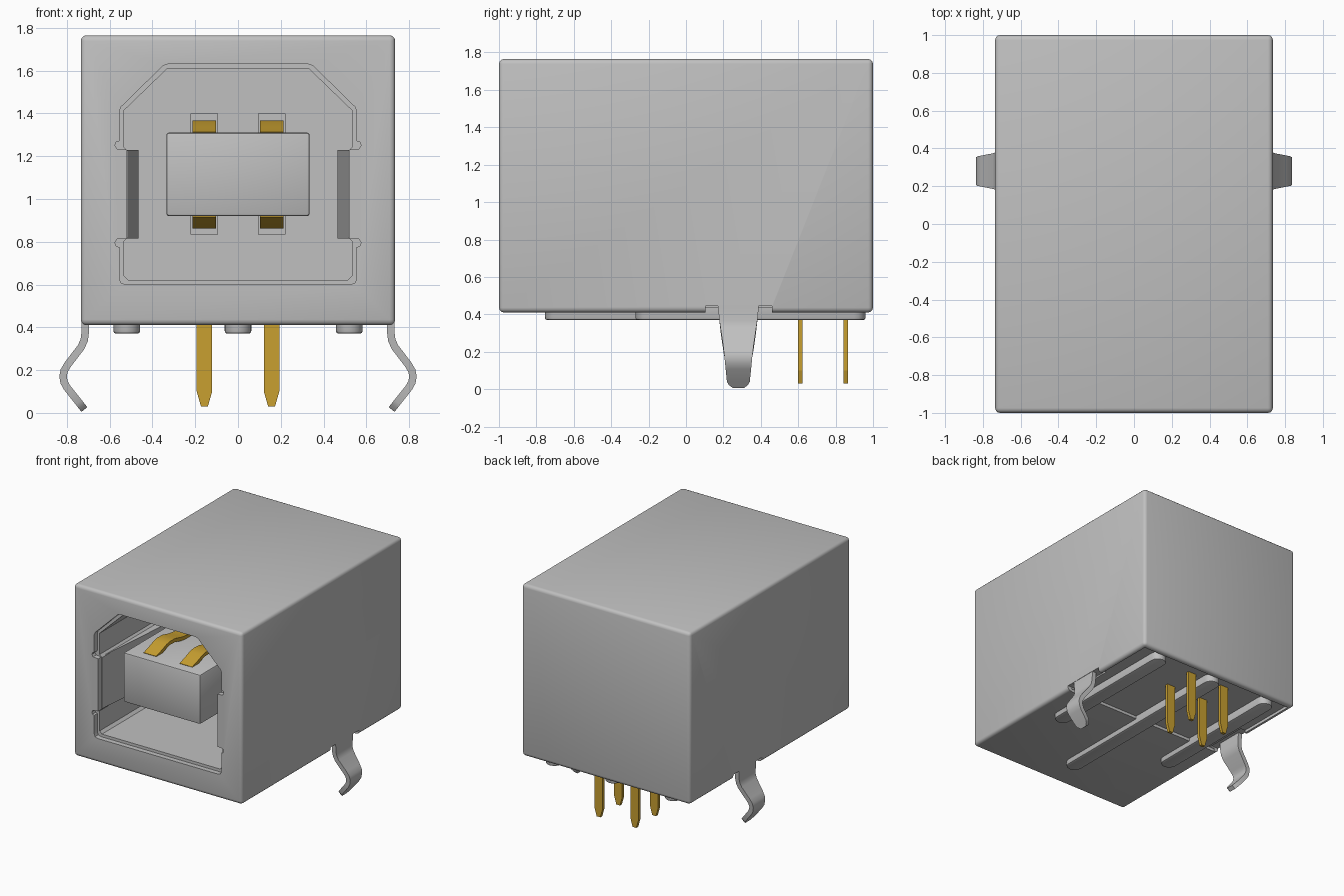
import bpy, bmesh, math
from mathutils import Vector

cube = bpy.data.objects.get("Cube")
if cube:
    bpy.data.objects.remove(cube, do_unlink=True)


def material(name, rgb):
    m = bpy.data.materials.new(name)
    m.use_nodes = True
    m.diffuse_color = (*rgb, 1)
    m.node_tree.nodes["Principled BSDF"].inputs["Base Color"].default_value = (*rgb, 1)
    return m


GREY = material("light grey", (0.53, 0.53, 0.53))
GOLD = material("gold", (0.58, 0.35, 0.03))


def finish(name, bm, mat):
    bmesh.ops.recalc_face_normals(bm, faces=bm.faces[:])
    me = bpy.data.meshes.new(name)
    bm.to_mesh(me)
    bm.free()
    me.materials.append(mat)
    ob = bpy.data.objects.new(name, me)
    bpy.context.collection.objects.link(ob)
    return ob


def select(ob):
    bpy.ops.object.select_all(action='DESELECT')
    ob.select_set(True)
    bpy.context.view_layer.objects.active = ob


def smooth(ob):
    select(ob)
    bpy.ops.object.shade_smooth_by_angle(angle=math.radians(35))


def box(name, lo, hi, mat=GREY, bevel=0, segments=3):
    bm = bmesh.new()
    bmesh.ops.create_cube(bm, size=1)
    for v in bm.verts:
        v.co = [l + (c + 0.5) * (h - l) for c, l, h in zip(v.co, lo, hi)]
    if bevel:
        bmesh.ops.bevel(bm, geom=bm.edges[:], offset=bevel, segments=segments,
                        profile=0.5, affect='EDGES')
    return finish(name, bm, mat)


def prism(name, pts, place, d0, d1, mat=GREY, bevel=0):
    """Extrude a 2D outline; place maps (u, v, depth) to a 3D point."""
    bm = bmesh.new()
    a = [bm.verts.new(place(u, v, d0)) for u, v in pts]
    b = [bm.verts.new(place(u, v, d1)) for u, v in pts]
    first = bm.faces.new(a)
    bm.faces.new(b)
    for i in range(len(pts)):
        j = (i + 1) % len(pts)
        bm.faces.new((a[i], a[j], b[j], b[i]))
    if bevel:
        bmesh.ops.bevel(bm, geom=list(first.edges), offset=bevel, segments=2,
                        profile=0.5, affect='EDGES')
    return finish(name, bm, mat)


def strip(name, path, t, place, mat):
    """Bent sheet strip along (u, v, half width) stations, thickness t."""
    bm = bmesh.new()
    rings = []
    for i, (u, v, w) in enumerate(path):
        p, q = path[max(i - 1, 0)], path[min(i + 1, len(path) - 1)]
        n = Vector((p[1] - q[1], q[0] - p[0])).normalized() * t / 2
        rings.append([bm.verts.new(place(u + s * n.x, v + s * n.y, k * w))
                      for s, k in ((1, 1), (1, -1), (-1, -1), (-1, 1))])
    for r0, r1 in zip(rings, rings[1:]):
        for i in range(4):
            j = (i + 1) % 4
            bm.faces.new((r0[i], r0[j], r1[j], r1[i]))
    bm.faces.new(rings[0])
    bm.faces.new(rings[-1])
    ob = finish(name, bm, mat)
    smooth(ob)
    return ob


def cut(ob, cutter):
    m = ob.modifiers.new("cut", 'BOOLEAN')
    m.operation, m.solver, m.object = 'DIFFERENCE', 'EXACT', cutter
    select(ob)
    bpy.ops.object.modifier_apply(modifier=m.name)
    bpy.data.objects.remove(cutter, do_unlink=True)


def mirrored(half):
    return half + [(-u, v) for u, v in reversed(half)]


def on_xz(u, v, d):
    return (u, d, v)


def on_xy(u, v, d):
    return (u, v, d)


# Housing with a stepped front socket
housing = box("housing", (-0.735, -1, 0.41), (0.735, 1, 1.765), bevel=0.026)
lip = mirrored([(0.525, 0.60), (0.547, 0.608), (0.555, 0.63), (0.555, 0.775),
                (0.57, 0.78), (0.575, 0.797), (0.565, 0.812), (0.52, 0.815),
                (0.52, 1.23), (0.565, 1.233), (0.575, 1.25), (0.57, 1.265),
                (0.555, 1.27), (0.555, 1.41), (0.547, 1.43), (0.35, 1.623), (0.33, 1.63)])
inner = mirrored([(0.515, 0.622), (0.535, 0.642), (0.535, 0.80), (0.515, 0.82),
                  (0.515, 1.225), (0.535, 1.245), (0.535, 1.412), (0.33, 1.61)])
cut(housing, prism("lip_cutter", lip, on_xz, -1.1, -0.96))
cut(housing, prism("socket_cutter", inner, on_xz, -1.1, 0.1))

# Contact slots in the socket back wall
for s in (-1, 1):
    a, b = sorted((s * 0.095, s * 0.22))
    cut(housing, box("slot_cutter", (a, 0, 0.835), (b, 0.2, 1.40)))

# Recessed rear underside and the notches around the clips
cut(housing, box("base_cutter", (-0.70, 0.10, 0.3), (0.70, 0.96, 0.433)))
for s in (-1, 1):
    a, b = sorted((s * 0.66, s * 0.8))
    cut(housing, box("notch_cutter", (a, 0.105, 0.3), (b, 0.46, 0.445)))
smooth(housing)

# Tongue in the socket
smooth(box("tongue", (-0.335, -0.95, 0.92), (0.335, 0.22, 1.31), bevel=0.012, segments=2))

# Standoff ribs under the housing
for name, x, y0 in (("right_rib", -0.52, -0.27), ("centre_rib", 0, -0.755),
                    ("left_rib", 0.52, -0.27)):
    r, y1 = 0.062, 0.96
    arc = [math.pi * i / 8 for i in range(9)]
    pts = [(x + r * math.cos(t), y1 - r + r * math.sin(t)) for t in arc]
    pts += [(x - r * math.cos(t), y0 + r - r * math.sin(t)) for t in arc]
    smooth(prism(name, pts, on_xy, 0.37, 0.45, bevel=0.012))

# Mirrored parts: side springs, board clips, contacts and pins
CLIP = [(0.715, 0.50, 0.11), (0.715, 0.43, 0.108), (0.715, 0.37, 0.102),
        (0.719, 0.34, 0.098), (0.733, 0.308, 0.094), (0.795, 0.227, 0.082),
        (0.813, 0.197, 0.078), (0.818, 0.17, 0.074), (0.813, 0.143, 0.071),
        (0.799, 0.118, 0.068), (0.745, 0.05, 0.061), (0.731, 0.032, 0.05),
        (0.718, 0.016, 0.028)]
CONTACT = [(-0.87, 1.30), (-0.80, 1.322), (-0.74, 1.345), (-0.70, 1.352),
           (-0.64, 1.35), (-0.56, 1.33), (-0.48, 1.32), (0.19, 1.32)]
PIN = [(0.036, 0.50), (0.036, 0.10), (0.016, 0.03)]
for side, s in (("left", 1), ("right", -1)):
    prism(side + "_spring", [(0.525, -0.975), (0.465, -0.3), (0.465, 0.11), (0.54, 0.11)],
          lambda u, v, d: (s * u, v, d), 0.815, 1.23)
    strip(side + "_clip", CLIP, 0.035,
          lambda u, v, w: (s * u, 0.28 + w, v), GREY)
    x = s * 0.157
    path = [(y, z, 0.055) for y, z in CONTACT]
    strip(side + "_upper_contact", path, 0.028,
          lambda u, v, w: (x + w, u, v), GOLD)
    strip(side + "_lower_contact", path, 0.028,
          lambda u, v, w: (x + w, u, 2.228 - v), GOLD)
    for row, y in (("front", 0.61), ("rear", 0.855)):
        prism(f"{side}_{row}_pin", mirrored(PIN),
              lambda u, v, d: (x + u, d, v), y - 0.012, y + 0.012, GOLD)
